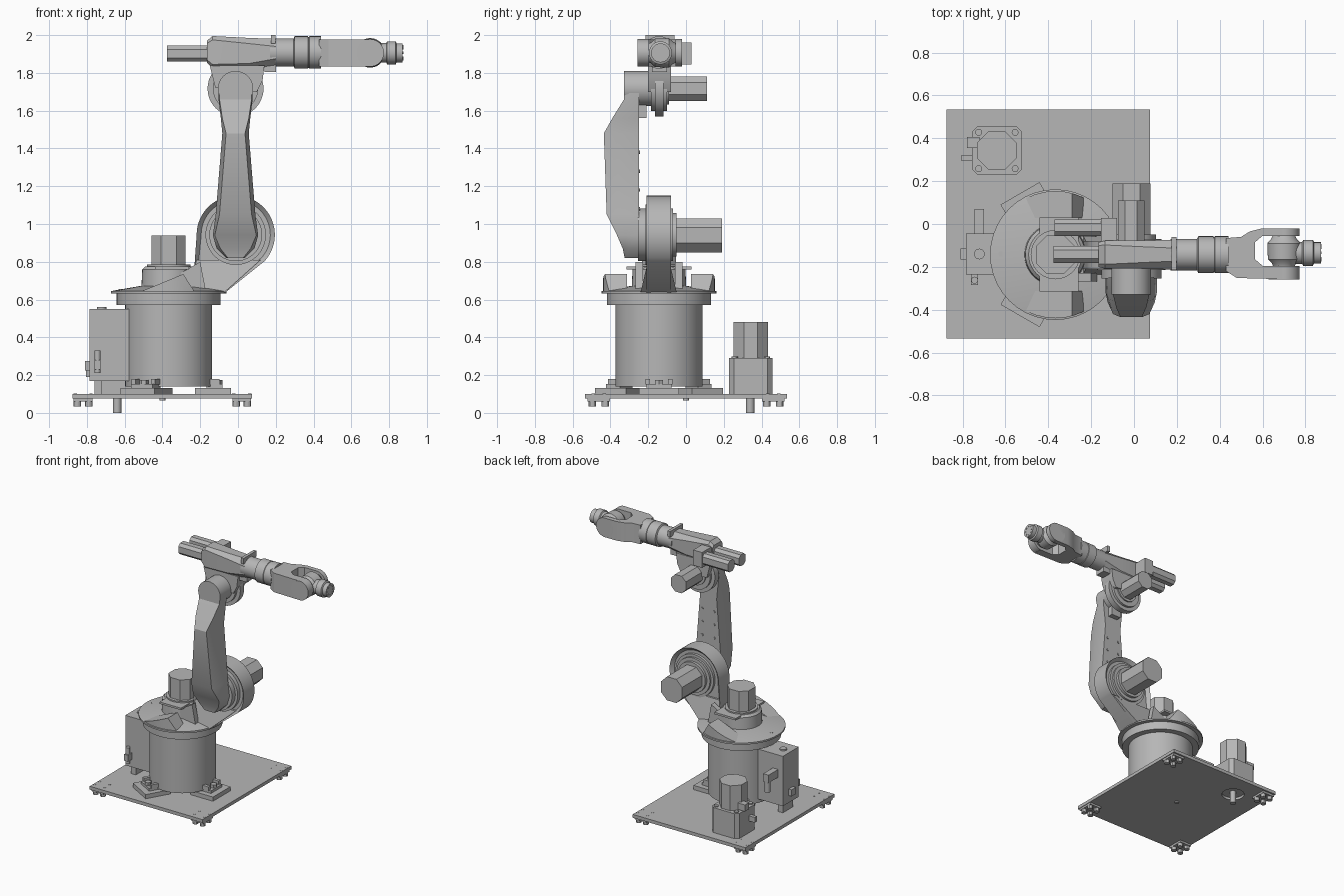
import bpy, bmesh, math
from mathutils import Vector

if "Cube" in bpy.data.objects:
    bpy.data.objects.remove(bpy.data.objects["Cube"])

grey = bpy.data.materials.new("machine grey")
grey.use_nodes = True
COLOR = (0.47, 0.47, 0.47, 1)
grey.diffuse_color = COLOR
grey.node_tree.nodes["Principled BSDF"].inputs["Base Color"].default_value = COLOR
parts = []


def finish(name, bm):
    bmesh.ops.recalc_face_normals(bm, faces=bm.faces)
    me = bpy.data.meshes.new(name)
    bm.to_mesh(me)
    bm.free()
    me.materials.append(grey)
    ob = bpy.data.objects.new(name, me)
    bpy.context.collection.objects.link(ob)
    parts.append(ob)
    return ob


def place(axis, p, d):
    a, b = p
    return Vector({"x": (d, a, b), "y": (a, d, b), "z": (a, b, d)}[axis])


def loft(name, rings, inset=None):
    """Skin a list of equal-length rings of points and cap both ends."""
    bm = bmesh.new()
    vs = [[bm.verts.new(p) for p in r] for r in rings]
    n = len(vs[0])
    for r, s in zip(vs, vs[1:]):
        for i in range(n):
            bm.faces.new((r[i], r[(i + 1) % n], s[(i + 1) % n], s[i]))
    caps = [bm.faces.new(vs[0]), bm.faces.new(vs[-1])]
    bmesh.ops.recalc_face_normals(bm, faces=bm.faces)
    if inset:
        for cap in caps:
            bmesh.ops.inset_region(bm, faces=[cap], thickness=inset[0])
            bmesh.ops.translate(bm, verts=cap.verts, vec=-cap.normal * inset[1])
    return finish(name, bm)


def prism(name, axis, pts, d0, d1, inset=None):
    return loft(name, [[place(axis, p, d) for p in pts] for d in (d0, d1)], inset)


def circle(c, r, n=40, a0=0.0, a1=2 * math.pi):
    k = n if a1 - a0 > 6.28 else n - 1
    return [(c[0] + r * math.cos(a0 + (a1 - a0) * i / k),
             c[1] + r * math.sin(a0 + (a1 - a0) * i / k)) for i in range(n)]


def cyl(name, axis, c, r, d0, d1, n=40):
    return prism(name, axis, circle(c, r, n), d0, d1)


def turned(name, axis, c, steps):
    """Revolved shape from (radius, distance) steps."""
    return loft(name, [[place(axis, p, d) for p in circle(c, r)] for r, d in steps])


def box(name, x0, x1, y0, y1, z0, z1):
    return prism(name, "z", [(x0, y0), (x1, y0), (x1, y1), (x0, y1)], z0, z1)


def motor(name, axis, c, hw, hh, d0, d1, cut=0.4):
    """Motor can with chamfered corners."""
    k = cut * min(hw, hh)
    pts = [(hw, k - hh), (hw, hh - k), (hw - k, hh), (k - hw, hh),
           (-hw, hh - k), (-hw, k - hh), (k - hw, -hh), (hw - k, -hh)]
    return prism(name, axis, [(c[0] + a, c[1] + b) for a, b in pts], d0, d1)


def boolean(ob, cutter, mode):
    m = ob.modifiers.new("cut", "BOOLEAN")
    m.operation, m.object = mode, cutter
    bpy.context.view_layer.objects.active = ob
    bpy.ops.object.modifier_apply(modifier="cut")
    parts.remove(cutter)
    bpy.data.objects.remove(cutter)


# Base plate with a pocket under the pump, levelling feet and bolts
plate = box("base_plate", -0.875, 0.075, -0.535, 0.535, 0.075, 0.1)
boolean(plate, cyl("pocket", "z", (-0.64, 0.34), 0.08, 0.0, 0.094), "DIFFERENCE")
cyl("drain_pin", "z", (-0.64, 0.34), 0.022, 0, 0.096, 20)
cyl("plate_center_plug", "z", (-0.4, 0), 0.015, 0.065, 0.08, 16)
for fx in (-0.82, 0.02):
    for fy in (-0.462, 0.462):
        box("foot_bracket", fx - 0.05, fx + 0.05, fy - 0.06, fy + 0.06, 0.06, 0.076)
        for sx in (-0.03, 0.03):
            for sy in (-0.035, 0.035):
                cyl("foot_pad", "z", (fx + sx, fy + sy), 0.02, 0.035, 0.062, 12)
        for sx in (-0.042, 0.042):
            for sy in (-0.03, 0.03):
                cyl("plate_bolt", "z", (fx + sx, fy + sy), 0.009, 0.098, 0.102, 12)

# Pump unit at the back corner
motor("pump_gearbox", "z", (-0.64, 0.343), 0.115, 0.115, 0.1, 0.29, 0.22)
motor("pump_motor", "z", (-0.64, 0.343), 0.092, 0.092, 0.29, 0.48, 0.6)
for sx in (-0.085, 0.085):
    for sy in (-0.085, 0.085):
        cyl("pump_bolt", "z", (-0.64 + sx, 0.343 + sy), 0.016, 0.28, 0.298, 12)
box("pump_plug", -0.78, -0.72, 0.355, 0.405, 0.3, 0.35)
box("pump_outlet", -0.805, -0.75, 0.295, 0.322, 0.19, 0.23)

# Column on three radial pads
C = (-0.367, -0.143)
for ang in (0, 120, 240):
    u = Vector((math.cos(math.radians(ang)), math.sin(math.radians(ang))))
    v = Vector((-u.y, u.x))

    def radial(name, r0, r1, w, z0, z1, off=0.0):
        o = Vector(C) + v * off
        prism(name, "z", [tuple(o + u * r + v * s) for r, s in
                          ((r0, -w), (r1, -w), (r1, w), (r0, w))], z0, z1)

    radial("column_pad", 0.14, 0.33, 0.105, 0.1, 0.132)
    radial("column_lug", 0.2, 0.285, 0.065, 0.132, 0.152)
    for off in (-0.06, 0.06):
        radial("lug_fin", 0.2, 0.27, 0.012, 0.15, 0.18, off)
    cyl("lug_bolt", "z", tuple(Vector(C) + u * 0.262), 0.024, 0.15, 0.175, 6)
cyl("column", "z", C, 0.23, 0.14, 0.58, 64)
cyl("column_flange", "z", C, 0.275, 0.57, 0.632, 64)

# Control box beside the column
box("control_box", -0.785, -0.56, -0.235, -0.045, 0.17, 0.55)
box("control_box_stand", -0.76, -0.72, -0.2, -0.08, 0.1, 0.17)
cyl("front_cable_plug", "z", (-0.744, -0.262), 0.016, 0.21, 0.33, 16)
box("front_plug_mount", -0.76, -0.728, -0.285, -0.23, 0.23, 0.28)
box("side_socket", -0.81, -0.78, -0.165, -0.115, 0.225, 0.275)
box("rear_plug", -0.745, -0.7, -0.05, 0.07, 0.38, 0.44)
cyl("rear_cable", "z", (-0.722, 0.05), 0.02, 0.3, 0.4, 16)
cyl("box_cap", "z", (-0.722, -0.14), 0.025, 0.55, 0.56, 16)

# Rotating turntable, hub and waist motor
turned("turntable", "z", C, [(0.305, 0.632), (0.305, 0.645), (0.15, 0.672)])
turned("waist_hub", "z", C, [(0.145, 0.65), (0.14, 0.76), (0.125, 0.775)])
cyl("waist_flange", "z", C, 0.115, 0.77, 0.785)
motor("waist_motor", "z", C, 0.09, 0.09, 0.78, 0.94, 0.55)
box("waist_cross_bar", -0.44, -0.26, -0.315, 0.03, 0.76, 0.775)
cyl("turntable_hole", "z", (-0.62, -0.14), 0.013, 0.645, 0.655, 16)
for side in (-1, 1):
    ys = sorted((C[1] + side * 0.17, C[1] + side * 0.32))
    wedge = prism("turntable_wedge", "y", [(-0.52, 0.64), (-0.29, 0.735), (-0.235, 0.65), (-0.235, 0.64)], *ys)
    boolean(wedge, cyl("wedge_limit", "z", C, 0.297, 0.5, 0.9), "INTERSECT")
    ys = sorted((C[1] + side * 0.085, C[1] + side * 0.125))
    prism("sloping_rib", "y", [(-0.47, 0.645), (-0.2, 0.8), (-0.17, 0.645)], *ys)

# Shoulder frame with recessed faces and bearing rings
S = (-0.012, 0.943)
outline = circle(S, 0.207, 40, math.radians(-42), math.radians(180)) + [(-0.24, 0.64), (-0.07, 0.635)]
prism("shoulder_frame", "y", outline, -0.21, -0.08, inset=(0.024, 0.025))
loft("shoulder_foot", [[(-0.24, -0.24, 0.64), (-0.07, -0.24, 0.64), (-0.07, -0.05, 0.64), (-0.24, -0.05, 0.64)],
                       [(-0.22, -0.2, 0.81), (0.12, -0.2, 0.81), (0.12, -0.09, 0.81), (-0.22, -0.09, 0.81)]])
for r, y0, y1 in ((0.16, -0.215, -0.085), (0.14, -0.255, -0.07), (0.115, -0.1, -0.05)):
    cyl("shoulder_bearing", "y", S, r, y0, y1, 48)
motor("shoulder_motor", "y", (S[0], 0.94), 0.088, 0.09, -0.06, 0.19, 0.55)

# Lower arm: (height, back half width, front half width, front y)
AX = -0.013
rings = []
for z, wb, wf, yf in ((0.82, 0.05, 0.04, -0.325), (0.87, 0.1, 0.08, -0.335), (0.94, 0.12, 0.11, -0.365),
                      (1.05, 0.105, 0.085, -0.42), (1.48, 0.07, 0.05, -0.435),
                      (1.56, 0.078, 0.07, -0.39), (1.66, 0.09, 0.085, -0.328), (1.73, 0.09, 0.085, -0.328)):
    ym = -0.25 + 0.6 * (yf + 0.25)
    rings.append([(AX - wb, -0.25, z), (AX - wb, ym, z), (AX - wf, yf, z),
                  (AX + wf, yf, z), (AX + wb, ym, z), (AX + wb, -0.25, z)])
loft("lower_arm", rings)
for i in range(5):
    for s in (-1, 1):
        cyl("arm_bolt", "y", (AX + s * 0.05, 0.98 + 0.1 * i), 0.009, -0.252, -0.244, 8)

# Elbow joint
E = (AX, 1.717)
cyl("elbow_hub", "y", E, 0.093, -0.328, -0.12)
cyl("elbow_ring", "y", E, 0.148, -0.165, -0.118, 48)
cyl("elbow_collar", "y", E, 0.12, -0.185, -0.1)
cyl("elbow_motor_flange", "y", E, 0.085, -0.12, -0.09)
motor("elbow_motor", "y", E, 0.062, 0.065, -0.1, 0.11, 0.55)
box("elbow_stop", -0.05, 0.03, -0.25, -0.21, 1.56, 1.63)
prism("elbow_bracket", "y", [(-0.15, 1.84), (-0.12, 1.72), (0.1, 1.7), (0.13, 1.76), (0.14, 1.84)], -0.2, -0.08)
box("forearm_underside_tab", 0.14, 0.2, -0.18, -0.1, 1.805, 1.85)

# Forearm casing tapering into a tube
F = (-0.143, 1.908)
rings = []
for x, hy, z0, z1, k in ((-0.165, 0.058, 1.855, 1.97, 0.015), (-0.135, 0.065, 1.825, 1.995, 0.02),
                         (0.06, 0.066, 1.82, 1.985, 0.03), (0.2, 0.07, 1.835, 1.98, 0.04)):
    y0, y1 = F[0] - hy, F[0] + hy
    rings.append([(x, y, z) for y, z in ((y0, z0 + k), (y0, z1 - k), (y0 + k, z1), (y1 - k, z1),
                                         (y1, z1 - k), (y1, z0 + k), (y1 - k, z0), (y0 + k, z0))])
loft("forearm_casing", rings)
box("forearm_tab", 0.175, 0.198, -0.215, -0.06, 1.955, 2.0)
turned("forearm_tube", "x", F, [(0.074, 0.17), (0.074, 0.295), (0.086, 0.3), (0.086, 0.37),
                                (0.083, 0.372), (0.083, 0.376), (0.086, 0.378), (0.086, 0.44)])
motor("wrist_drive_motor", "x", (-0.142, 1.902), 0.04, 0.043, -0.375, -0.155, 0.5)
motor("second_drive_motor", "x", (-0.017, 1.902), 0.038, 0.043, -0.37, -0.13, 0.5)
box("drive_motor_bracket", -0.155, -0.08, -0.1, 0.028, 1.845, 1.962)

# Wrist fork
prism("wrist_fork", "z", [(0.43, -0.22), (0.48, -0.252), (0.71, -0.258), (0.71, -0.195), (0.6, -0.195),
                          (0.565, -0.165), (0.565, -0.085), (0.6, -0.055), (0.71, -0.055),
                          (0.71, -0.02), (0.6, -0.02), (0.54, -0.035), (0.5, -0.06), (0.43, -0.066)], 1.833, 1.978)
W = (0.7, 1.906)
for y0, y1 in ((-0.258, -0.195), (-0.055, -0.02)):
    cyl("fork_tip", "y", W, 0.0725, y0, y1)

# Wrist joint and tool flange
turned("wrist_knuckle", "y", W, [(0.05, -0.2), (0.055, -0.185), (0.075, -0.165), (0.078, -0.09),
                                 (0.06, -0.07), (0.05, -0.05)])
T = (-0.135, 1.906)
turned("wrist_nose", "x", T, [(0.05, 0.7), (0.052, 0.785), (0.061, 0.79), (0.061, 0.835), (0.05, 0.84), (0.05, 0.872)])
for a in range(8):
    p = circle(T, 0.035, 8)[a]
    cyl("flange_bolt", "x", p, 0.006, 0.868, 0.875, 8)

# Smooth rounded sides, keep edges crisp
bpy.ops.object.select_all(action="DESELECT")
for ob in parts:
    ob.select_set(True)
bpy.context.view_layer.objects.active = parts[0]
bpy.ops.object.shade_smooth_by_angle(angle=math.radians(30))
